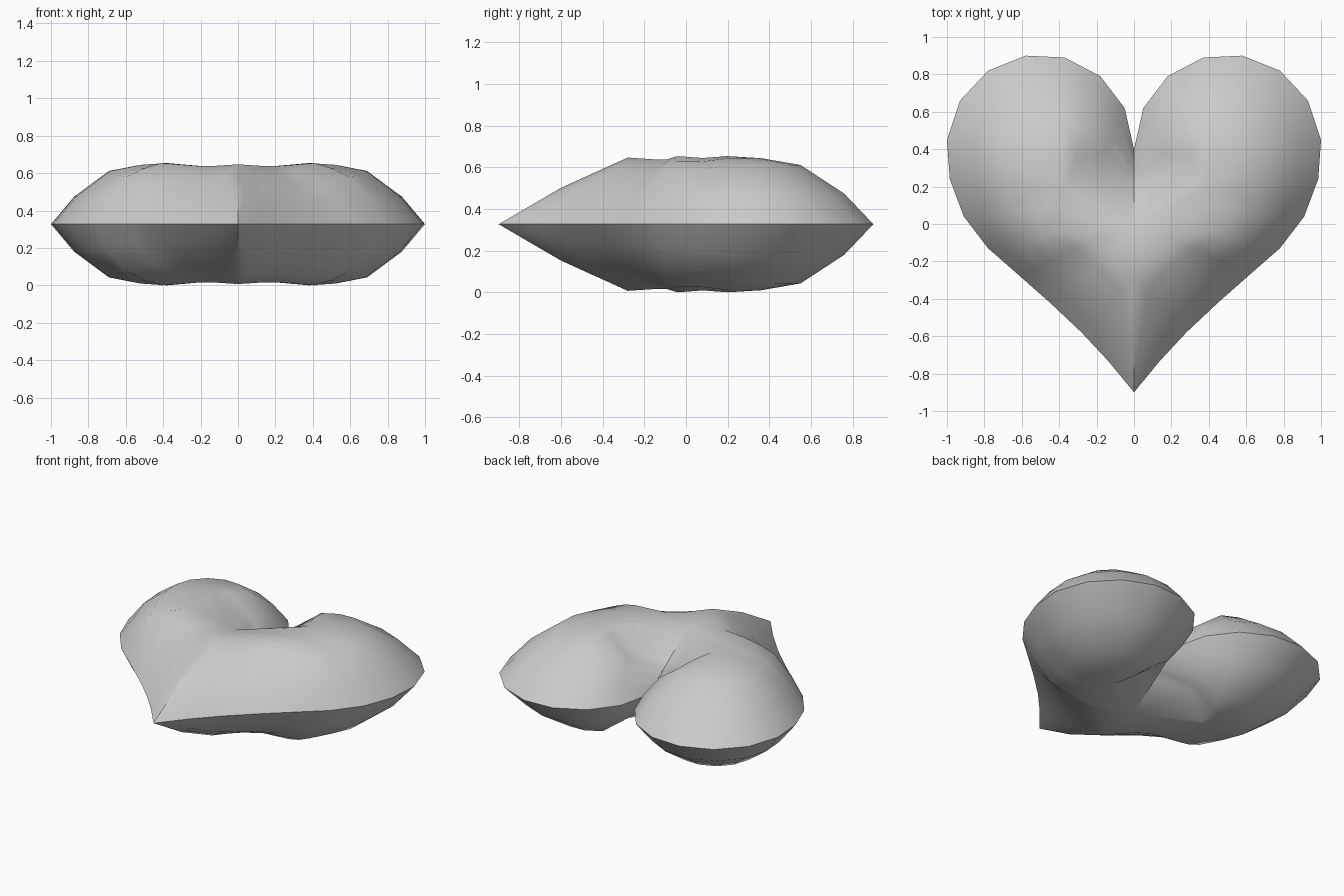
import bpy, bmesh
from mathutils import Vector

if "Cube" in bpy.data.objects:
    bpy.data.objects.remove(bpy.data.objects["Cube"], do_unlink=True)

HALF = 0.327  # half thickness

# Rim of one half, from the pointed tip round the lobe to the notch
rim = [(0, -.9), (.14, -.73), (.28, -.58), (.45, -.42), (.62, -.27), (.78, -.13),
       (.91, .04), (.985, .24), (1, .45), (.93, .66), (.78, .82), (.58, .9),
       (.37, .89), (.18, .79), (.05, .62), (0, .4)]
# Crest that each rim point rises to (x, y, height): mitred tip ridge,
# shoulder, lobe peak, then down into the notch valley
peak = (.38, .2, HALF)
crest = [(0, -.9, 0), (0, -.6, .175), (0, -.28, .32), (.12, -.16, .312),
         (.22, -.09, .312), (.41, -.04, HALF), (.4, .08, .318)] + [peak] * 6 + \
        [(.35, .23, .315), (.2, .3, .2), (0, .2, .14)]
middle = Vector((0, -.02, .293))
# Rounded section: distance from rim, height
section = [(0, 0), (.2, .45), (.5, .87), (.77, .97), (1, 1)]
RIDGE = 2  # crest points up to here lie on the centre line


def column(i):
    """Points from the rim to the crest; straighter at the tip and in the notch."""
    a, b = Vector((*rim[i], 0)), Vector(crest[i])
    roundness = 0 if i == len(rim) - 1 else min(1, .1 + .13 * i)
    points = []
    for t, h in section:
        p = a.lerp(b, t)
        p.z = b.z * (t + (h - t) * roundness)
        points.append(p)
    return points


def add_quarter(bm, sx, sz):
    def vert(p):
        return bm.verts.new((p.x * sx, p.y, p.z * sz))
    columns = [[vert(p) for p in column(i)] for i in range(len(rim))]
    centre = vert(middle)
    for i, (a, b) in enumerate(zip(columns, columns[1:])):
        for k in range(len(section) - 1):
            bm.faces.new((a[k], b[k], b[k + 1], a[k + 1]))
        if i >= RIDGE:
            bm.faces.new((a[-1], b[-1], centre))


# Heart body, four mirrored quarters welded together
bm = bmesh.new()
for sx in (1, -1):
    for sz in (1, -1):
        add_quarter(bm, sx, sz)
bmesh.ops.remove_doubles(bm, verts=bm.verts, dist=.0005)
bmesh.ops.dissolve_degenerate(bm, edges=bm.edges, dist=.0005)
bmesh.ops.recalc_face_normals(bm, faces=bm.faces)
mesh = bpy.data.meshes.new("heart_body")
bm.to_mesh(mesh)
bm.free()
heart = bpy.data.objects.new("heart_body", mesh)
heart.location.z = HALF
bpy.context.collection.objects.link(heart)

# Plain grey material
grey = bpy.data.materials.new("light_grey")
grey.use_nodes = True
color = (.6, .6, .6, 1)
grey.diffuse_color = color
grey.node_tree.nodes["Principled BSDF"].inputs["Base Color"].default_value = color
mesh.materials.append(grey)

# Smooth skin with crisp rim and creases
bpy.ops.object.select_all(action="DESELECT")
heart.select_set(True)
bpy.context.view_layer.objects.active = heart
bpy.ops.object.shade_smooth_by_angle(angle=.7)
